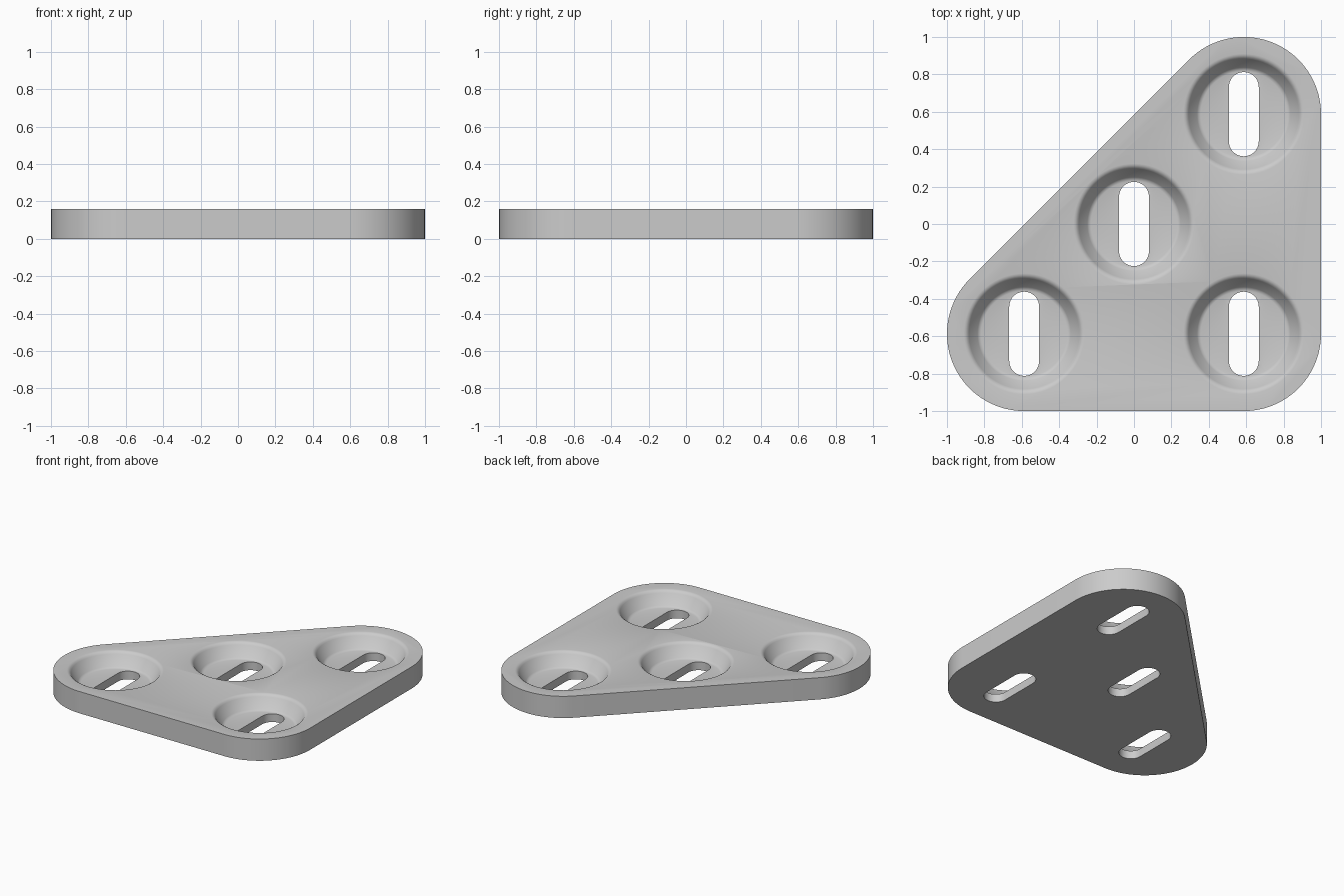
import bpy, bmesh
from math import sin, cos, pi

THICK, FLOOR = 0.16, 0.06
HOLE = 0.587                      # hole and corner centre offset
CORNER = 1 - HOLE

cube = bpy.data.objects.get("Cube")
if cube:
    bpy.data.objects.remove(cube, do_unlink=True)

grey = bpy.data.materials.new("plain grey")
grey.use_nodes = True
colour = (0.6, 0.6, 0.6, 1)
grey.diffuse_color = colour
grey.node_tree.nodes["Principled BSDF"].inputs["Base Color"].default_value = colour


def arc(cx, cy, r, start, end, steps):
    """Points along an arc, angles in units of pi."""
    angles = [pi * (start + (end - start) * i / steps) for i in range(steps + 1)]
    return [(cx + r * cos(a), cy + r * sin(a)) for a in angles]


def finish(name, bm):
    bmesh.ops.remove_doubles(bm, verts=bm.verts, dist=1e-5)
    bmesh.ops.recalc_face_normals(bm, faces=bm.faces)
    mesh = bpy.data.meshes.new(name)
    bm.to_mesh(mesh)
    bm.free()
    mesh.materials.append(grey)
    obj = bpy.data.objects.new(name, mesh)
    bpy.context.collection.objects.link(obj)
    return obj


def prism(name, outline, z0, z1):
    bm = bmesh.new()
    face = bm.faces.new([bm.verts.new((x, y, z0)) for x, y in outline])
    grown = bmesh.ops.extrude_face_region(bm, geom=[face])["geom"]
    top = [v for v in grown if isinstance(v, bmesh.types.BMVert)]
    bmesh.ops.translate(bm, verts=top, vec=(0, 0, z1 - z0))
    return finish(name, bm)


def lathe(name, profile, steps, x, y):
    bm = bmesh.new()
    verts = [bm.verts.new((r, 0, z)) for r, z in profile]
    edges = [bm.edges.new(pair) for pair in zip(verts, verts[1:])]
    bmesh.ops.spin(bm, geom=verts + edges, cent=(0, 0, 0), axis=(0, 0, 1),
                   angle=2 * pi, steps=steps)
    bmesh.ops.translate(bm, verts=bm.verts, vec=(x, y, 0))
    return finish(name, bm)


# Triangular plate with three rounded corners
outline = (arc(HOLE, -HOLE, CORNER, -0.5, 0, 24)
           + arc(HOLE, HOLE, CORNER, 0, 0.75, 36)
           + arc(-HOLE, -HOLE, CORNER, 0.75, 1.5, 36))
plate = prism("mounting_plate", outline, 0, THICK)

# Dished recess with softened rim and foot
recess = [(0, FLOOR), (0.23, FLOOR), (0.24, 0.063), (0.25, 0.07), (0.295, 0.142),
          (0.303, 0.152), (0.313, 0.158), (0.323, THICK), (0.323, 0.3), (0, 0.3)]

# Cut a recess and a slot at each mounting position
cutters = []
for x, y in [(HOLE, HOLE), (0, 0), (-HOLE, -HOLE), (HOLE, -HOLE)]:
    slot = arc(x, y + 0.145, 0.08, 0, 1, 20) + arc(x, y - 0.145, 0.08, 1, 2, 20)
    cutters += [lathe("recess_cutter", recess, 72, x, y),
                prism("slot_cutter", slot, -0.1, 0.2)]

bpy.context.view_layer.objects.active = plate
for cutter in cutters:
    cutter.hide_render = True
    mod = plate.modifiers.new("cut", 'BOOLEAN')
    mod.operation, mod.solver, mod.object = 'DIFFERENCE', 'EXACT', cutter
    bpy.ops.object.modifier_apply(modifier=mod.name)
    bpy.data.objects.remove(cutter, do_unlink=True)

bpy.ops.object.select_all(action='DESELECT')
plate.select_set(True)
bpy.ops.object.shade_smooth_by_angle(angle=pi / 6)
